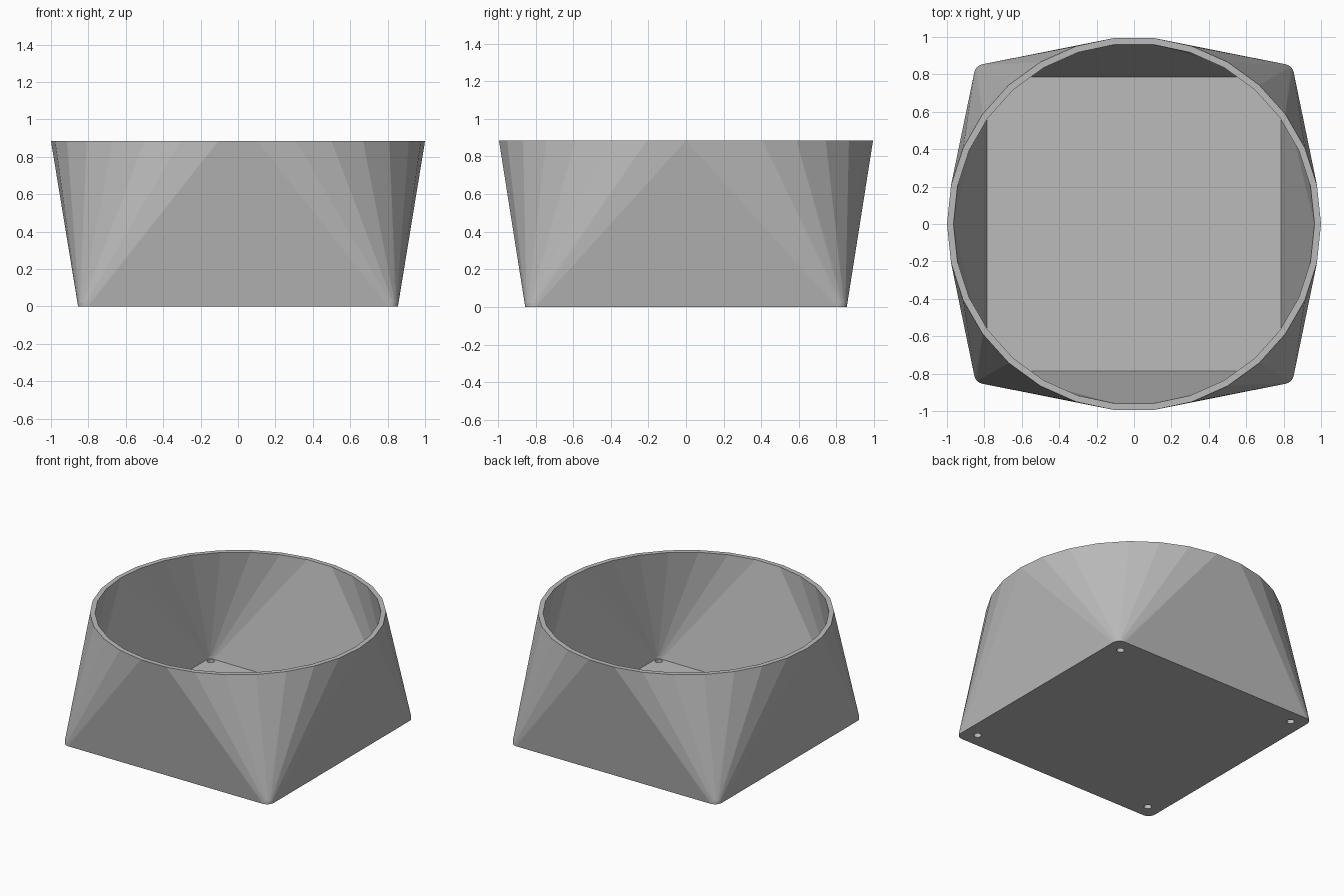
import bpy, bmesh
from math import cos, sin, pi
from mathutils import Vector

cube = bpy.data.objects.get("Cube")
if cube:
    bpy.data.objects.remove(cube, do_unlink=True)

HEIGHT = 0.885
SIDES = 30
FLOOR = 0.035
FOOT = 0.75

grey = bpy.data.materials.new("plain grey")
grey.use_nodes = True
colour = (0.5, 0.5, 0.5, 1)
grey.diffuse_color = colour
grey.node_tree.nodes["Principled BSDF"].inputs["Base Color"].default_value = colour


def circle(cx, cy, z, radius, count):
    return [Vector((cx + radius * cos(2 * pi * i / count),
                    cy + radius * sin(2 * pi * i / count), z)) for i in range(count)]


def square_to_round(bm, rim_radius, centre, corner_radius, base, lip):
    """Hull from a thin rounded square up to a round rim, open at the top."""
    points = circle(0, 0, HEIGHT, rim_radius, SIDES)
    for sx in (-1, 1):
        for sy in (-1, 1):
            for z in (base, base + lip):
                points += circle(sx * centre, sy * centre, z, corner_radius, 24)
    verts = [bm.verts.new(p) for p in points]
    hull = bmesh.ops.convex_hull(bm, input=verts)
    spare = {v for v in hull["geom_interior"] + hull["geom_unused"]
             if isinstance(v, bmesh.types.BMVert)}
    bmesh.ops.delete(bm, geom=list(spare), context="VERTS")
    rim = verts[:SIDES]
    faces = {f for v in verts if v.is_valid for f in v.link_faces}
    lid = [f for f in faces if all(v.co.z > HEIGHT - 0.001 for v in f.verts)]
    bmesh.ops.delete(bm, geom=lid, context="FACES")
    return rim


# Bowl shell: outer skin, inner skin and flat rim
bm = bmesh.new()
outer = square_to_round(bm, 1.0, 0.8, 0.055, 0, 0.02)
inner = square_to_round(bm, 0.965, FOOT, 0.035, FLOOR, 0.02)
for i in range(SIDES):
    j = (i + 1) % SIDES
    bm.faces.new((outer[i], outer[j], inner[j], inner[i]))
bmesh.ops.dissolve_limit(bm, angle_limit=0.005, verts=bm.verts[:], edges=bm.edges[:])
bmesh.ops.recalc_face_normals(bm, faces=bm.faces[:])
mesh = bpy.data.meshes.new("bowl")
bm.to_mesh(mesh)
bm.free()
mesh.materials.append(grey)
bowl = bpy.data.objects.new("bowl", mesh)
bpy.context.collection.objects.link(bowl)

# Drain holes through the floor corners
bm = bmesh.new()
for sx in (-1, 1):
    for sy in (-1, 1):
        ring = [bm.verts.new(p) for p in circle(sx * FOOT, sy * FOOT, -0.05, 0.026, 16)]
        face = bm.faces.new(ring)
        up = bmesh.ops.extrude_face_region(bm, geom=[face])["geom"]
        bmesh.ops.translate(bm, vec=(0, 0, 0.095),
                            verts=[v for v in up if isinstance(v, bmesh.types.BMVert)])
bmesh.ops.recalc_face_normals(bm, faces=bm.faces[:])
cut_mesh = bpy.data.meshes.new("hole_cutter")
bm.to_mesh(cut_mesh)
bm.free()
cut_mesh.materials.append(grey)
cutter = bpy.data.objects.new("hole_cutter", cut_mesh)
cutter.hide_render = True
bpy.context.collection.objects.link(cutter)

cut = bowl.modifiers.new("drain_holes", "BOOLEAN")
cut.operation = "DIFFERENCE"
cut.solver = "EXACT"
cut.object = cutter
bpy.context.view_layer.objects.active = bowl
bowl.select_set(True)
bpy.ops.object.modifier_apply(modifier=cut.name)
bpy.data.objects.remove(cutter, do_unlink=True)
